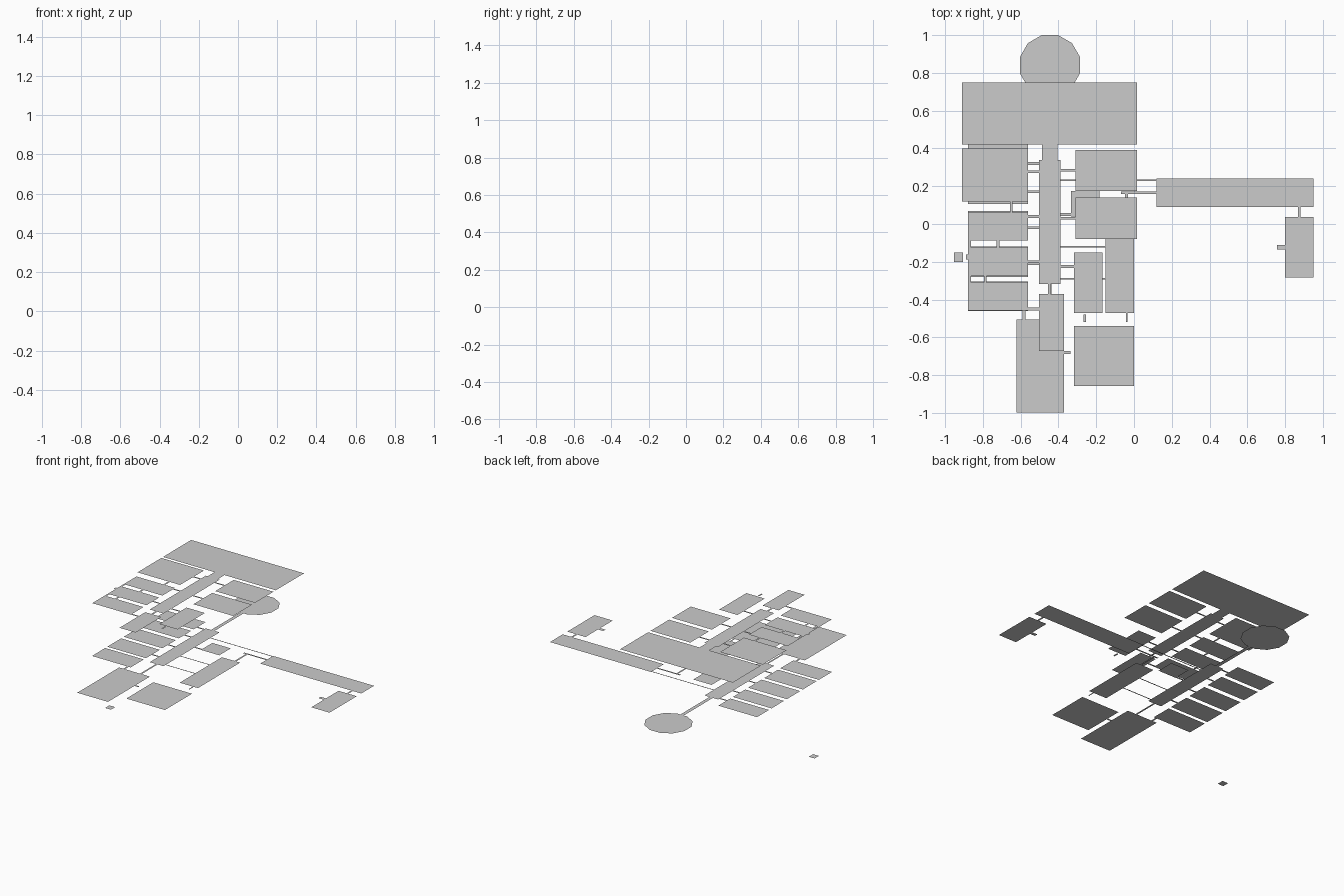
import bpy, bmesh, math

LOWER, UPPER, BASE = 0.505, 0.896, 0.0


def flat_mesh(name, outlines, z):
    """One object made of flat upward-facing polygons at height z."""
    bm = bmesh.new()
    for pts in outlines:
        bm.faces.new([bm.verts.new((x, y, z)) for x, y in pts])
    mesh = bpy.data.meshes.new(name)
    bm.to_mesh(mesh)
    bm.free()
    ob = bpy.data.objects.new(name, mesh)
    bpy.context.collection.objects.link(ob)
    return ob


def rect(x0, x1, y0, y1):
    return [(x0, y0), (x1, y0), (x1, y1), (x0, y1)]


def slab(name, z, *box):
    return flat_mesh(name, [rect(*box)], z)


def run_x(x0, x1, y, w=0.014):
    return rect(x0, x1, y - w / 2, y + w / 2)


def run_y(x, y0, y1, w=0.014):
    return rect(x - w / 2, x + w / 2, y0, y1)


# ---- upper floor ----
slab("upper_great_hall", UPPER, -0.91, 0.017, 0.42, 0.75)
flat_mesh("upper_spine", [rect(-0.503, -0.39, -0.317, 0.34),
                          rect(-0.487, -0.405, 0.34, 0.42)], UPPER)
slab("upper_left_large_room", UPPER, -0.91, -0.56, 0.12, 0.40)
for i, (y0, y1) in enumerate([(-0.087, 0.062), (-0.274, -0.125), (-0.457, -0.31)]):
    slab(f"upper_left_room_{i}", UPPER, -0.878, -0.56, y0, y1)
slab("upper_right_room_north", UPPER, -0.31, 0.017, 0.175, 0.392)
slab("upper_right_room_south", UPPER, -0.31, 0.017, -0.08, 0.14)
slab("upper_right_narrow_room", UPPER, -0.318, -0.167, -0.47, -0.15)
slab("upper_end_room", UPPER, -0.503, -0.37, -0.673, -0.37)
flat_mesh("upper_passages", [
    run_x(-0.56, -0.503, 0.277), run_x(-0.56, -0.503, 0.04),
    run_x(-0.56, -0.503, -0.2), run_x(-0.56, -0.503, -0.45),
    run_x(-0.39, -0.31, 0.285), run_x(-0.39, -0.31, 0.03),
    run_x(-0.39, -0.318, -0.225), run_y(-0.448, -0.37, -0.317),
    run_y(-0.65, 0.062, 0.12), run_y(-0.72, -0.125, -0.087),
    run_y(-0.787, -0.31, -0.274), run_y(-0.26, -0.52, -0.48),
    run_y(-0.871, -0.125, -0.087), run_y(-0.871, -0.31, -0.274),
    run_x(-0.89, -0.878, -0.175, 0.025)], UPPER)

# ---- lower floor ----
slab("lower_spine", LOWER, -0.503, -0.39, -0.317, 0.34)
for i, (y0, y1) in enumerate([(0.28, 0.42), (0.105, 0.25), (-0.087, 0.07),
                              (-0.28, -0.118), (-0.46, -0.305)]):
    slab(f"lower_left_room_{i}", LOWER, -0.878, -0.56, y0, y1)
slab("lower_small_room", LOWER, -0.333, -0.182, 0.04, 0.175)
slab("lower_long_room", LOWER, -0.15, 0.0, -0.47, 0.025)
slab("lower_end_room", LOWER, -0.623, -0.37, -0.997, -0.505)
slab("lower_front_room", LOWER - 0.015, -0.318, 0.0, -0.857, -0.54)
slab("east_wing", LOWER, 0.12, 0.95, 0.09, 0.24)
slab("east_room", LOWER, 0.80, 0.95, -0.283, 0.037)

# twelve-sided room behind the spine
r, cx, cy = 0.165, -0.445, 0.841
flat_mesh("round_room", [[(cx + r * math.cos(math.radians(15 + 30 * k)),
                           cy + r * math.sin(math.radians(15 + 30 * k)))
                          for k in range(12)]], LOWER)

flat_mesh("lower_passages", [
    run_y(-0.445, 0.34, 0.682, 0.028), run_y(-0.445, -0.505, -0.317),
    run_x(-0.56, -0.503, 0.32), run_x(-0.56, -0.503, 0.17),
    run_x(-0.56, -0.503, -0.02), run_x(-0.56, -0.503, -0.21),
    run_y(-0.582, -0.505, -0.46), run_x(-0.37, -0.337, -0.68),
    run_x(-0.39, 0.12, 0.232, 0.008), run_x(-0.07, 0.12, 0.166),
    run_y(-0.04, 0.025, 0.16), run_x(-0.39, -0.333, 0.05),
    run_x(-0.39, -0.15, -0.12, 0.008), run_x(-0.39, -0.15, -0.29, 0.008),
    run_y(-0.038, -0.52, -0.47, 0.008), run_y(0.874, 0.037, 0.09),
    run_x(0.757, 0.80, -0.123, 0.026)], LOWER)

# ---- lift base far below ----
slab("lift_base", BASE, -0.952, -0.904, -0.2, -0.15)
